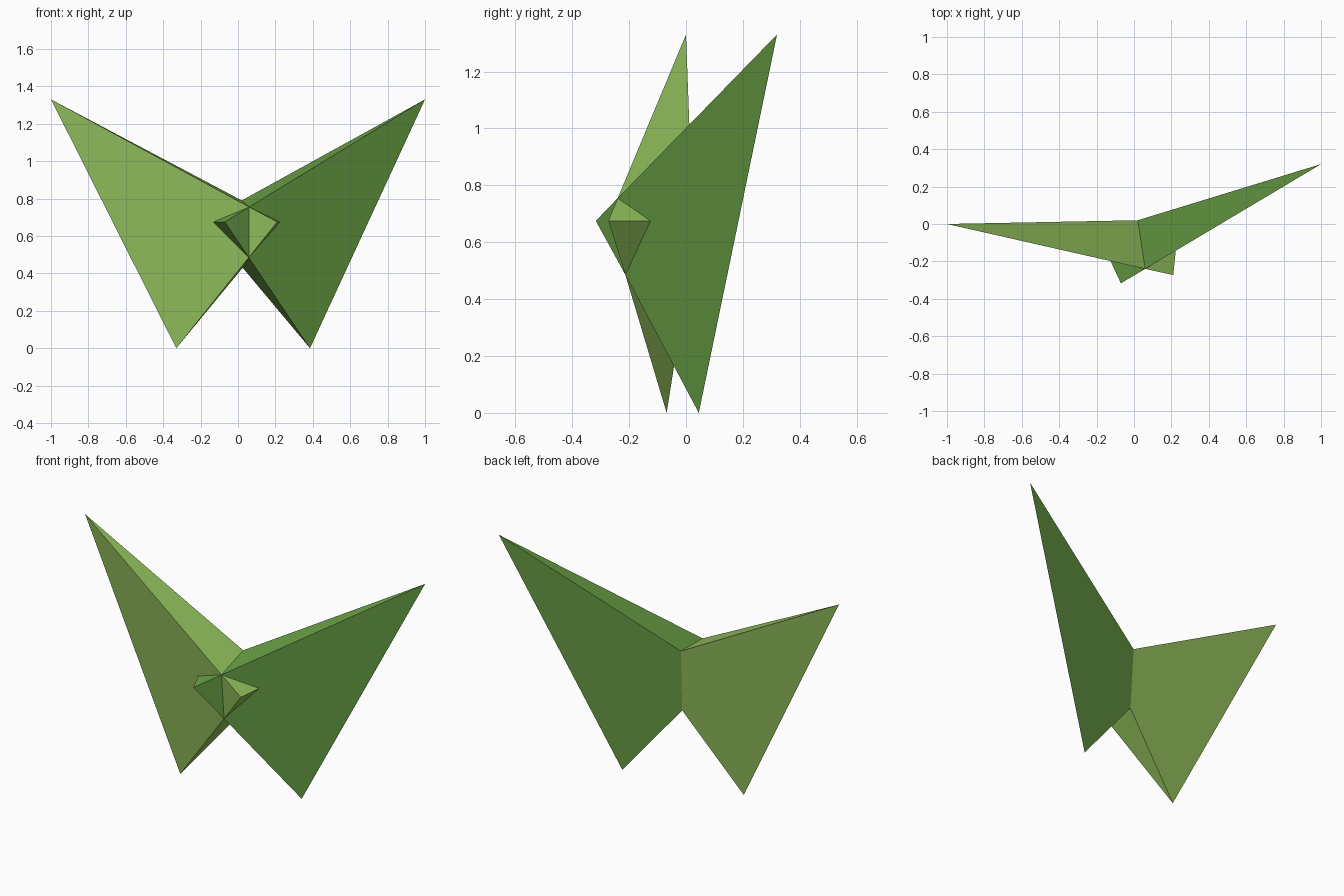
import bpy
import bmesh
from mathutils import Vector

cube = bpy.data.objects.get("Cube")
if cube:
    bpy.data.objects.remove(cube, do_unlink=True)


def make_material(name, colour):
    mat = bpy.data.materials.new(name)
    mat.use_nodes = True
    mat.diffuse_color = (*colour, 1)
    bsdf = mat.node_tree.nodes["Principled BSDF"]
    bsdf.inputs["Base Color"].default_value = (*colour, 1)
    bsdf.inputs["Roughness"].default_value = 0.8
    return mat


light_green = make_material("light green", (0.287, 0.527, 0.107))
leaf_green = make_material("leaf green", (0.144, 0.361, 0.061))

# Central spine shared by all wings
top_front = Vector((0.06, -0.24, 0.755))
top_back = Vector((0.02, 0.02, 0.79))
low_front = Vector((0.058, -0.213, 0.485))
low_back = Vector((0.025, 0.0, 0.43))


def make_part(name, points, faces, mat):
    """Flat faceted solid with outward normals."""
    bm = bmesh.new()
    verts = [bm.verts.new(p) for p in points]
    for face in faces:
        bm.faces.new([verts[i] for i in face])
    bmesh.ops.recalc_face_normals(bm, faces=bm.faces[:])
    mesh = bpy.data.meshes.new(name)
    bm.to_mesh(mesh)
    bm.free()
    mesh.materials.append(mat)
    obj = bpy.data.objects.new(name, mesh)
    bpy.context.collection.objects.link(obj)
    return obj


def large_wing(name, tip, foot, mat):
    """Wedge from the spine out to an upper tip and a lower foot."""
    points = [tip, foot, top_front, low_front, top_back, low_back]
    faces = [(0, 1, 3, 2), (0, 4, 5, 1), (0, 2, 4), (1, 5, 3), (2, 3, 5, 4)]
    return make_part(name, points, faces, mat)


def small_wing(name, front, back, mat):
    """Little four-sided fin on the front of the spine."""
    points = [top_front, low_front, front, back]
    faces = [(0, 1, 2), (0, 3, 1), (0, 2, 3), (1, 3, 2)]
    return make_part(name, points, faces, mat)


# Large wings
large_wing("right_large_wing", (-1, 0, 1.33), (-0.33, -0.068, 0), light_green)
large_wing("left_large_wing", (1, 0.32, 1.33), (0.385, 0.045, 0), leaf_green)

# Small front wings, colours swapped
small_wing("right_small_wing", (-0.07, -0.317, 0.675), (-0.132, -0.184, 0.675), leaf_green)
small_wing("left_small_wing", (0.21, -0.273, 0.675), (0.225, -0.125, 0.675), light_green)
